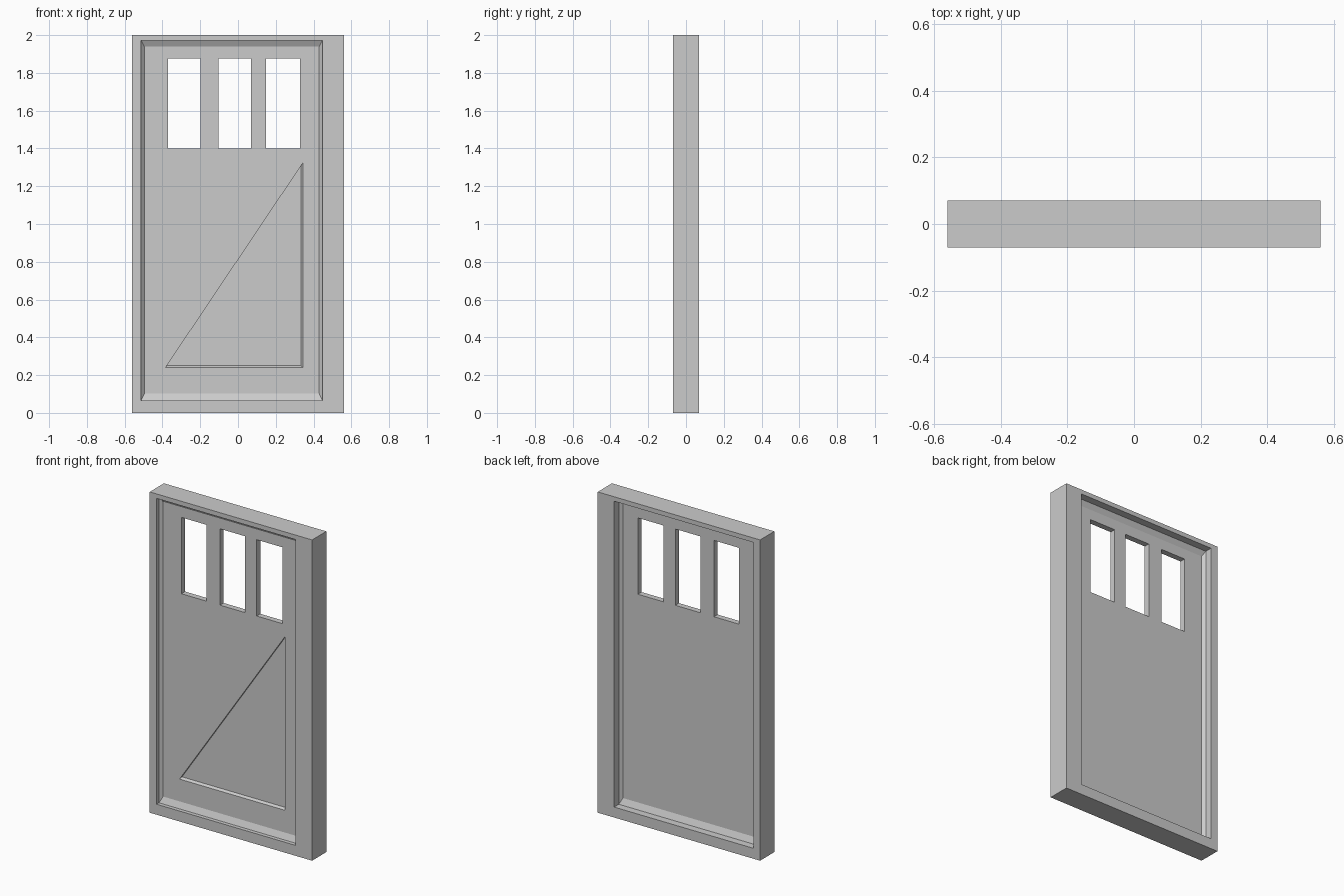
import bpy, bmesh

if "Cube" in bpy.data.objects:
    bpy.data.objects.remove(bpy.data.objects["Cube"])

FRONT, BACK = -0.07, 0.07            # frame faces
PANEL_F, PANEL_B = -0.029, 0.007     # door panel faces
LIP = 0.017                          # depth of the sloped moulding


def loft(name, loops, closed=False):
    """Skin loops of equal point count; cap the ends or join last to first."""
    bm = bmesh.new()
    rings = [[bm.verts.new(p) for p in loop] for loop in loops]
    n = len(rings[0])
    pairs = list(zip(rings, rings[1:]))
    if closed:
        pairs.append((rings[-1], rings[0]))
    else:
        bm.faces.new(rings[0])
        bm.faces.new(rings[-1])
    for a, b in pairs:
        for i in range(n):
            j = (i + 1) % n
            bm.faces.new((a[i], a[j], b[j], b[i]))
    bmesh.ops.recalc_face_normals(bm, faces=bm.faces)
    mesh = bpy.data.meshes.new(name)
    bm.to_mesh(mesh)
    bm.free()
    obj = bpy.data.objects.new(name, mesh)
    bpy.context.collection.objects.link(obj)
    return obj


def rect(x0, x1, z0, z1, y):
    return [(x0, y, z0), (x1, y, z0), (x1, y, z1), (x0, y, z1)]


def cut(target, cutter):
    cutter.hide_render = True
    cutter.display_type = 'WIRE'
    mod = target.modifiers.new(cutter.name, 'BOOLEAN')
    mod.operation = 'DIFFERENCE'
    mod.solver = 'EXACT'
    mod.object = cutter


# Frame: closed rectangular profile with sloped moulding on both sides
outer = (-0.56, 0.56, 0.0, 2.0)
opening = (-0.513, 0.447, 0.065, 1.972)
inner = (-0.496, 0.43, 0.102, 1.94)
loft("door_frame", [
    rect(*outer, FRONT), rect(*opening, FRONT), rect(*opening, PANEL_F - LIP),
    rect(*inner, PANEL_F), rect(*inner, PANEL_B),
    rect(*opening, PANEL_B + LIP), rect(*opening, BACK), rect(*outer, BACK),
], closed=True)

# Door panel
panel = loft("door_panel", [rect(*inner, PANEL_F), rect(*inner, PANEL_B)])

# Three window openings
for i, (x0, x1) in enumerate([(-0.37, -0.198), (-0.104, 0.069), (0.149, 0.327)]):
    cut(panel, loft(f"window_cutter_{i + 1}", [
        rect(x0, x1, 1.40, 1.876, -0.1), rect(x0, x1, 1.40, 1.876, 0.1)]))


# Shallow triangular recess: lower and right sides slope in, long side is straight
def triangle(inset, y):
    x, z, slope = 0.343, 0.241, 1.081 / 0.726
    return [(-0.383 + inset / slope, y, z + inset),
            (x - inset, y, z + inset),
            (x - inset, y, 1.322 - inset * slope)]


DEPTH = 0.015
cut(panel, loft("triangle_cutter", [
    triangle(-0.01, PANEL_F - DEPTH), triangle(0.01, PANEL_F + DEPTH)]))
